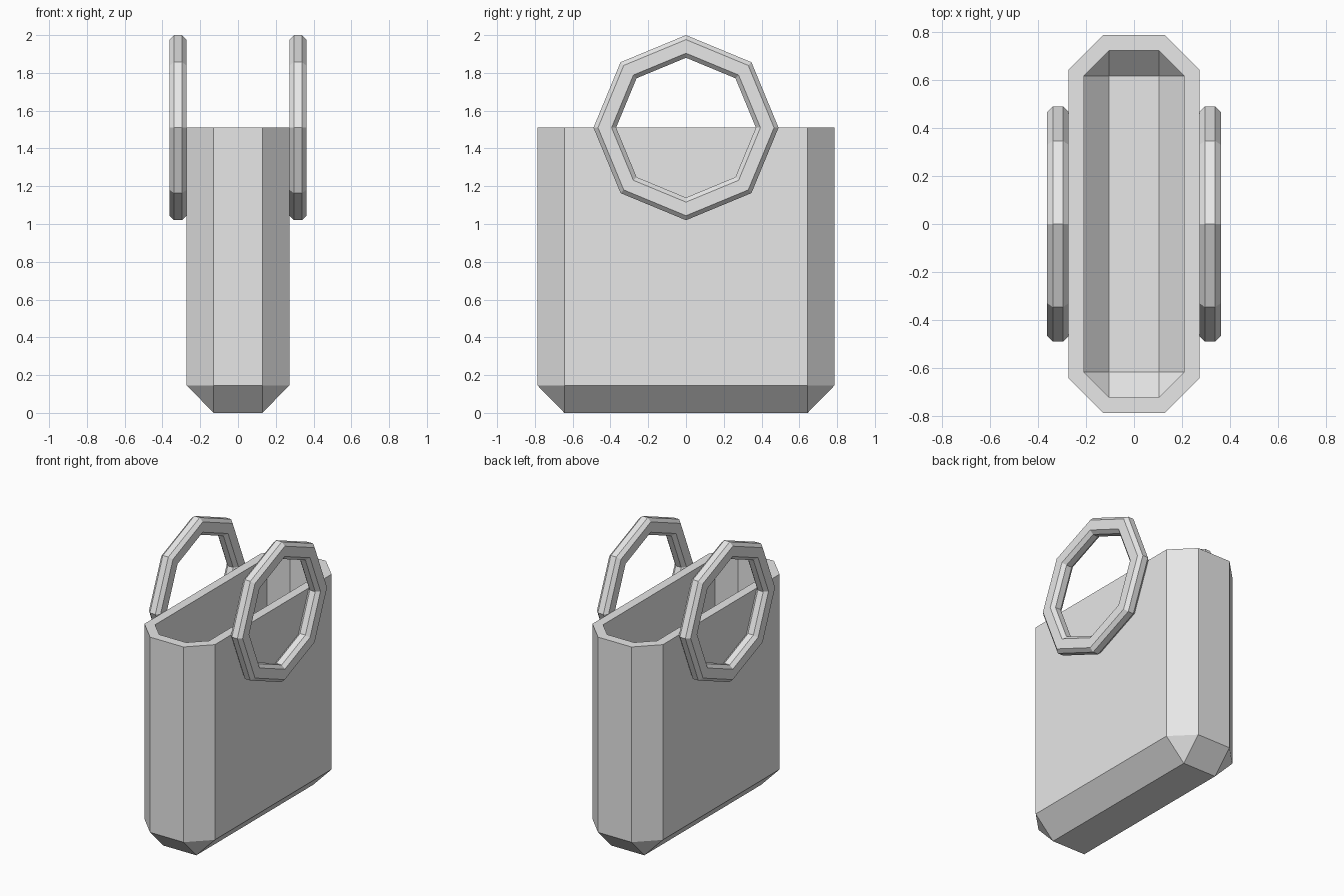
import bpy, bmesh, math

cube = bpy.data.objects.get("Cube")
if cube:
    bpy.data.objects.remove(cube, do_unlink=True)

grey = bpy.data.materials.new("light grey")
grey.use_nodes = True
COLOUR = (0.8, 0.8, 0.8, 1)
grey.diffuse_color = COLOUR
grey.node_tree.nodes["Principled BSDF"].inputs["Base Color"].default_value = COLOUR


def finish(name, bm):
    bmesh.ops.recalc_face_normals(bm, faces=bm.faces[:])
    mesh = bpy.data.meshes.new(name)
    bm.to_mesh(mesh)
    bm.free()
    mesh.materials.append(grey)
    obj = bpy.data.objects.new(name, mesh)
    bpy.context.collection.objects.link(obj)


def octagon(bm, hx, hy, cut, z):
    """Rectangle outline with cut corners, anticlockwise."""
    pts = []
    for sx, sy in ((1, 1), (-1, 1), (-1, -1), (1, -1)):
        pair = [(sx * hx, sy * (hy - cut)), (sx * (hx - cut), sy * hy)]
        pts += pair if sx * sy > 0 else pair[::-1]
    return [bm.verts.new((x, y, z)) for x, y in pts]


def shell(bm, hx, hy, cut, top, shoulder, floor):
    """Vertical walls, bevelled foot and flat floor; returns the top loop."""
    upper = octagon(bm, hx, hy, cut, top)
    lower = octagon(bm, hx, hy, cut, shoulder)
    base = [bm.verts.new((sx * (hx - cut), sy * (hy - cut), floor))
            for sx, sy in ((1, 1), (-1, 1), (-1, -1), (1, -1))]
    for i in range(8):
        j = (i + 1) % 8
        bm.faces.new((upper[i], lower[i], lower[j], upper[j]))
    for i in range(4):
        a, b, c = lower[2 * i], lower[2 * i + 1], lower[(2 * i + 2) % 8]
        bm.faces.new((a, b, base[i]))
        bm.faces.new((b, c, base[(i + 1) % 4], base[i]))
    bm.faces.new(base)
    return upper


# Hollow bag body with a flat rim
bm = bmesh.new()
outer = shell(bm, 0.272, 0.787, 0.143, 1.51, 0.146, 0)
inner = shell(bm, 0.209, 0.722, 0.105, 1.51, 0.169, 0.064)
for i in range(8):
    j = (i + 1) % 8
    bm.faces.new((outer[i], outer[j], inner[j], inner[i]))
finish("bag_body", bm)


# Eight-sided ring handles with bevelled section, one per broad side
def handle(name, centre_x):
    w, d, bevel = 0.045, 0.06, 0.024
    radius, centre_z = 0.43, 1.51
    bm = bmesh.new()
    loops = []
    for k in range(8):
        a = k * math.tau / 8
        section = octagon(bm, w, d, bevel, 0)
        for v in section:
            x, r = v.co.x, radius + v.co.y
            v.co = (centre_x + x, r * math.cos(a), centre_z + r * math.sin(a))
        loops.append(section)
    for k in range(8):
        p, q = loops[k], loops[(k + 1) % 8]
        for i in range(8):
            j = (i + 1) % 8
            bm.faces.new((p[i], p[j], q[j], q[i]))
    finish(name, bm)


handle("left_handle", 0.317)
handle("right_handle", -0.317)
